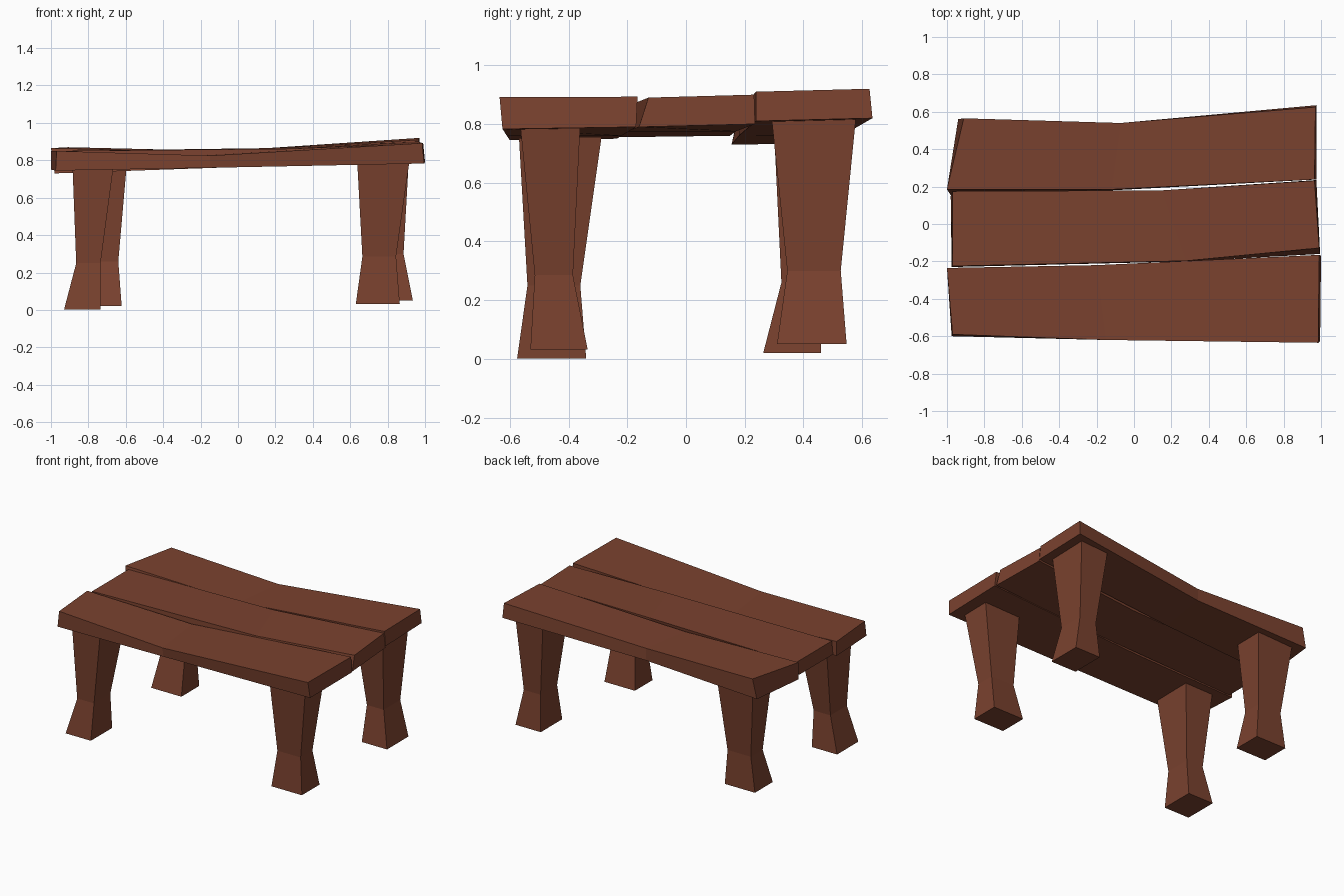
import bpy, bmesh

wood = bpy.data.materials.new("reddish brown wood")
wood.diffuse_color = (0.195, 0.054, 0.028, 1)


def loft(name, rings):
    """Skin a list of four-cornered rings into a closed solid."""
    bm = bmesh.new()
    loops = [[bm.verts.new(p) for p in ring] for ring in rings]
    for a, b in zip(loops, loops[1:]):
        for i in range(4):
            j = (i + 1) % 4
            bm.faces.new((a[i], a[j], b[j], b[i]))
    bm.faces.new(loops[0])
    bm.faces.new(loops[-1])
    bmesh.ops.recalc_face_normals(bm, faces=bm.faces)
    mesh = bpy.data.meshes.new(name)
    bm.to_mesh(mesh)
    bm.free()
    mesh.materials.append(wood)
    bpy.context.collection.objects.link(bpy.data.objects.new(name, mesh))


# Planks: left, middle and right sections; corners run
# top front, top back, bottom back, bottom front
loft("front_plank", [
    [(-0.97, -0.59, 0.85), (-1.0, -0.235, 0.85), (-1.0, -0.235, 0.75), (-0.975, -0.60, 0.745)],
    [(-0.15, -0.62, 0.825), (-0.2, -0.22, 0.825), (-0.2, -0.22, 0.76), (-0.15, -0.61, 0.76)],
    [(0.985, -0.635, 0.892), (0.99, -0.165, 0.893), (1.0, -0.17, 0.79), (0.995, -0.625, 0.783)]])
loft("middle_plank", [
    [(-0.97, -0.225, 0.85), (-0.97, 0.175, 0.85), (-0.98, 0.15, 0.76), (-0.975, -0.23, 0.755)],
    [(0.28, -0.197, 0.862), (0.15, 0.18, 0.865), (0.15, 0.17, 0.775), (0.28, -0.2, 0.775)],
    [(0.99, -0.128, 0.89), (0.965, 0.232, 0.90), (0.975, 0.235, 0.80), (0.995, -0.16, 0.79)]])
loft("back_plank", [
    [(-1.0, 0.185, 0.865), (-0.91, 0.565, 0.87), (-0.94, 0.56, 0.735), (-0.98, 0.155, 0.73)],
    [(-0.12, 0.185, 0.845), (-0.07, 0.54, 0.85), (-0.07, 0.54, 0.765), (-0.12, 0.18, 0.76)],
    [(0.965, 0.238, 0.91), (0.97, 0.625, 0.92), (0.975, 0.635, 0.82), (0.975, 0.238, 0.81)]])

# Legs: foot, pinched ankle and flared top as (x0, x1, y0, y1, z)
legs = {
    "front_left_leg": [(-0.93, -0.735, -0.575, -0.34, 0.002), (-0.865, -0.735, -0.54, -0.36, 0.25),
                       (-0.885, -0.665, -0.57, -0.285, 0.775)],
    "front_right_leg": [(0.63, 0.865, -0.53, -0.335, 0.032), (0.665, 0.845, -0.515, -0.385, 0.285),
                        (0.637, 0.917, -0.565, -0.36, 0.80)],
    "back_right_leg": [(0.74, 0.935, 0.31, 0.547, 0.05), (0.755, 0.885, 0.345, 0.527, 0.30),
                       (0.70, 0.915, 0.29, 0.58, 0.835)],
    "back_left_leg": [(-0.855, -0.622, 0.263, 0.46, 0.02), (-0.82, -0.64, 0.325, 0.455, 0.26),
                      (-0.875, -0.595, 0.30, 0.51, 0.775)],
}
for name, sections in legs.items():
    loft(name, [[(x0, y0, z), (x1, y0, z), (x1, y1, z), (x0, y1, z)]
                for x0, x1, y0, y1, z in sections])
